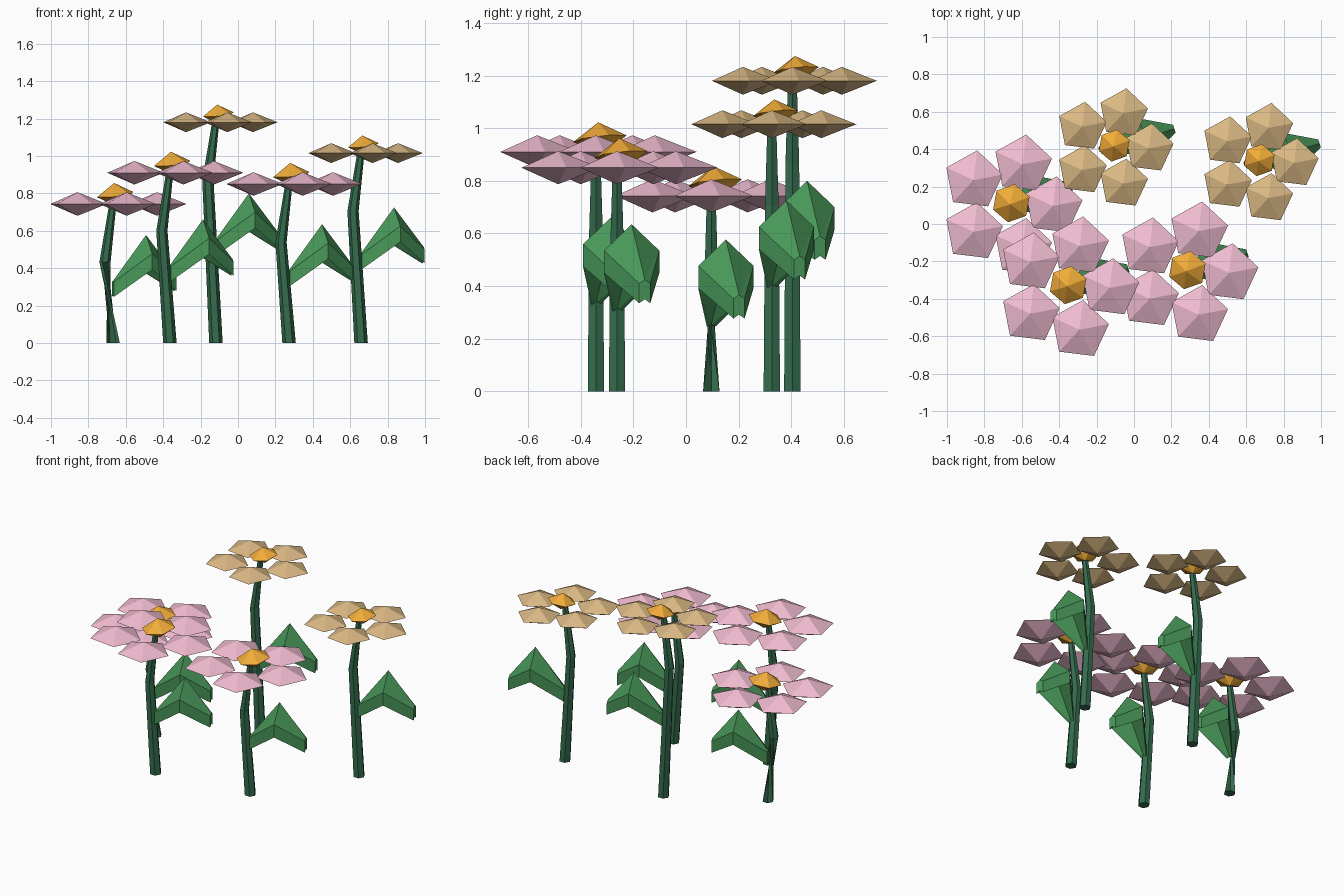
import bpy, bmesh
from math import radians, cos, sin, pi
from mathutils import Matrix, Vector

if "Cube" in bpy.data.objects:
    bpy.data.objects.remove(bpy.data.objects["Cube"])


def material(name, rgb):
    m = bpy.data.materials.new(name)
    m.diffuse_color = (*rgb, 1)
    m.use_nodes = True
    m.node_tree.nodes["Principled BSDF"].inputs["Base Color"].default_value = m.diffuse_color
    return m


PINK = material("pink", (.87, .50, .63))
TAN = material("tan", (.70, .48, .23))
YELLOW = material("yellow", (.88, .41, .04))
STEM = material("stem_green", (.035, .15, .075))
LEAF = material("leaf_green", (.065, .31, .10))


def finish(bm, name, mat):
    bmesh.ops.recalc_face_normals(bm, faces=bm.faces[:])
    me = bpy.data.meshes.new(name)
    bm.to_mesh(me)
    bm.free()
    me.materials.append(mat)
    ob = bpy.data.objects.new(name, me)
    bpy.context.collection.objects.link(ob)
    return ob


def add_gem(bm, sides, r, h, turn, matrix):
    """Double-ended pyramid with the given number of sides."""
    rim = [bm.verts.new(matrix @ Vector((r * cos(turn + 2 * pi * i / sides),
                                         r * sin(turn + 2 * pi * i / sides), 0)))
           for i in range(sides)]
    for z in (h, -h):
        tip = bm.verts.new(matrix @ Vector((0, 0, z)))
        for i in range(sides):
            bm.faces.new((rim[i], rim[(i + 1) % sides], tip))


def petals(name, pos, s, mat):
    bm = bmesh.new()
    for k in range(5):
        a = 2 * pi * k / 5
        off = Vector((cos(a), sin(a), 0)) * 0.235 * s
        add_gem(bm, 5, .16 * s, .063 * s, radians(11), Matrix.Translation(pos + off))
    finish(bm, name, mat)


def centre(name, pos, s):
    bm = bmesh.new()
    m = (Matrix.Translation(pos + Vector((.012, .015, .05 * s)))
         @ Matrix.Rotation(radians(6), 4, 'X') @ Matrix.Rotation(radians(-6), 4, 'Y'))
    add_gem(bm, 6, .104 * s, .063 * s, radians(20), m)
    finish(bm, name, YELLOW)


def stem(name, x, y, top, twist):
    """Six-sided stem with one bend; the foot ring may be twisted."""
    bm = bmesh.new()
    rings = []
    for cx, z, r, t in ((x, 0, .036, twist), (x - .043, top - .31, .03, 0),
                        (x, top + .01, .019, 0)):
        rings.append([bm.verts.new((cx + r * cos(t + pi * i / 3),
                                    y + r * sin(t + pi * i / 3), z)) for i in range(6)])
    for a, b in zip(rings, rings[1:]):
        for i in range(6):
            j = (i + 1) % 6
            bm.faces.new((a[i], a[j], b[j], b[i]))
    bm.faces.new(rings[0][::-1])
    bm.faces.new(rings[-1])
    finish(bm, name, STEM)


def leaf(name, x, y, peak):
    """Thick folded leaf: rises from the stem, ridged at the peak, droops to the tip."""
    bm = bmesh.new()
    # (distance along, half width, ridge z, edge z, thickness)
    rows = ((0, .018, -.245, -.25, .08), (.185, .11, 0, -.10, .085),
            (.35, .022, -.21, -.225, .075))
    grid = [[[bm.verts.new((u, v * w, (e if v else c) - k * t)) for v in (-1, 0, 1)]
             for u, w, c, e, t in rows] for k in (0, 1)]
    for g in grid:
        for a, b in zip(g, g[1:]):
            for i in (0, 1):
                bm.faces.new((a[i], b[i], b[i + 1], a[i + 1]))
    top, low = grid
    for r in (0, 1):
        for i in (0, 2):
            bm.faces.new((top[r][i], top[r + 1][i], low[r + 1][i], low[r][i]))
    for r in (0, 2):
        for i in (0, 1):
            bm.faces.new((top[r][i], top[r][i + 1], low[r][i + 1], low[r][i]))
    bmesh.ops.triangulate(bm, faces=bm.faces[:])
    bm.transform(Matrix.Translation((x, y, peak)) @ Matrix.Rotation(radians(17.5), 4, 'Z'))
    finish(bm, name, LEAF)


# x, y, blossom height, leaf peak height, size, colour, stem twist
flowers = [(-.668, .096, .743, .577, 1, PINK, 120),
           (-.364, -.342, .91, .66, 1, PINK, 0),
           (.273, -.262, .85, .635, 1, PINK, 0),
           (-.118, .404, 1.18, .80, .84, TAN, 0),
           (.658, .326, 1.015, .725, .84, TAN, 0)]
for n, (x, y, z, peak, s, mat, twist) in enumerate(flowers, 1):
    p = Vector((x, y, z))
    petals(f"petals_{n}", p, s, mat)
    centre(f"flower_centre_{n}", p, s)
    stem(f"stem_{n}", x, y, z, radians(twist))
    leaf(f"leaf_{n}", x, y, peak)
